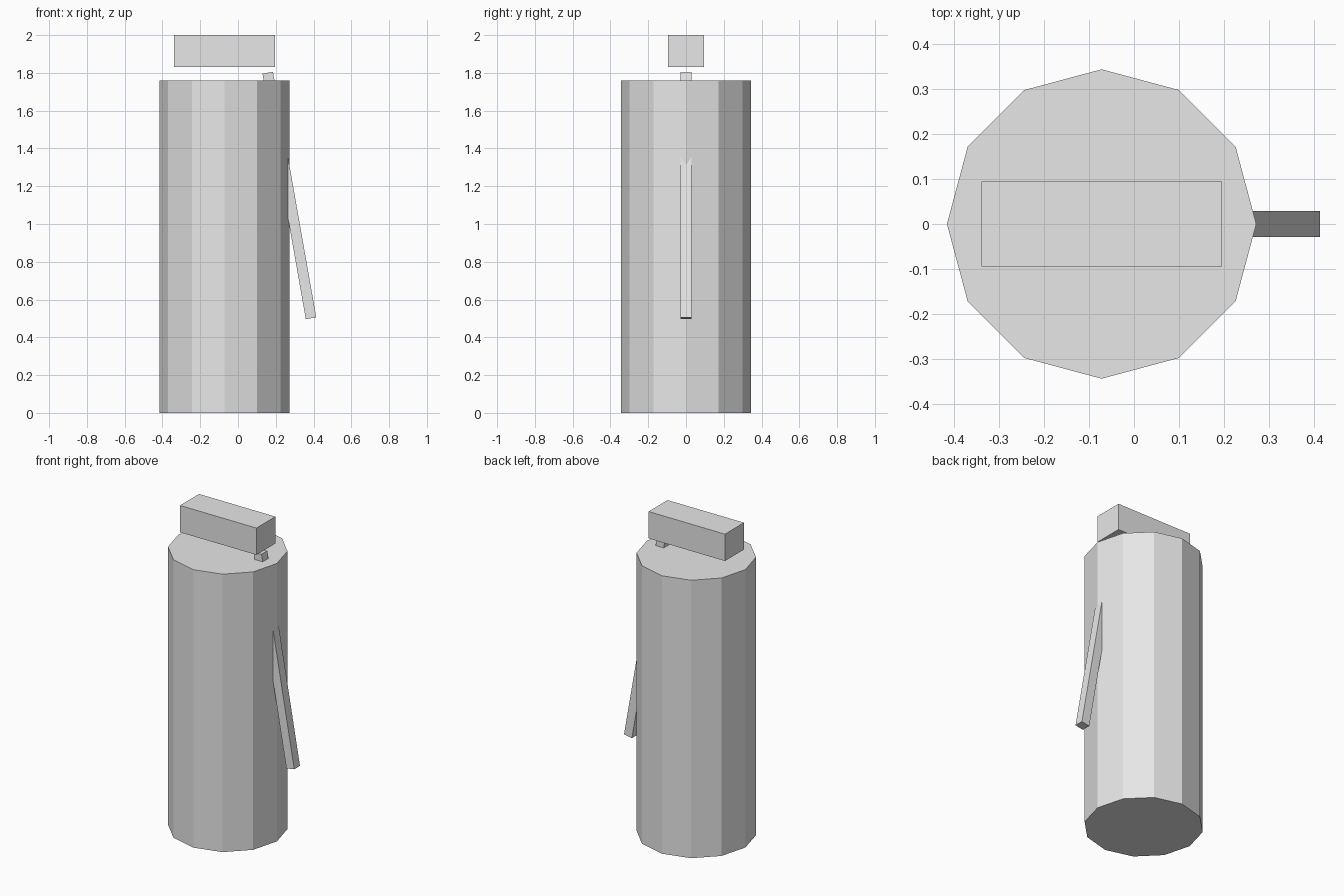
import bpy
import math

cube = bpy.data.objects.get("Cube")
if cube:
    bpy.data.objects.remove(cube, do_unlink=True)

# Single plain grey
grey = bpy.data.materials.new("light_grey")
grey.use_nodes = True
colour = (0.8, 0.8, 0.8, 1)
grey.diffuse_color = colour
grey.node_tree.nodes["Principled BSDF"].inputs["Base Color"].default_value = colour


def finish(name):
    obj = bpy.context.object
    obj.name = name
    obj.data.materials.append(grey)
    return obj


def box(name, centre, size, tilt=0):
    bpy.ops.mesh.primitive_cube_add(size=1, location=centre)
    obj = finish(name)
    obj.scale = size
    obj.rotation_euler.y = math.radians(tilt)
    return obj


# Body: twelve-sided cylinder with corners pointing along x and y
bpy.ops.mesh.primitive_cylinder_add(
    vertices=12, radius=0.344, depth=1.76, location=(-0.072, 0, 0.88))
finish("body")

# Top block floating just above the body
box("top_block", (-0.072, 0, 1.915), (0.535, 0.19, 0.17))

# Slanted lever passing through the side and the top of the body
box("lever", (0.272, 0, 1.151), (0.056, 0.057, 1.32), tilt=-10)
